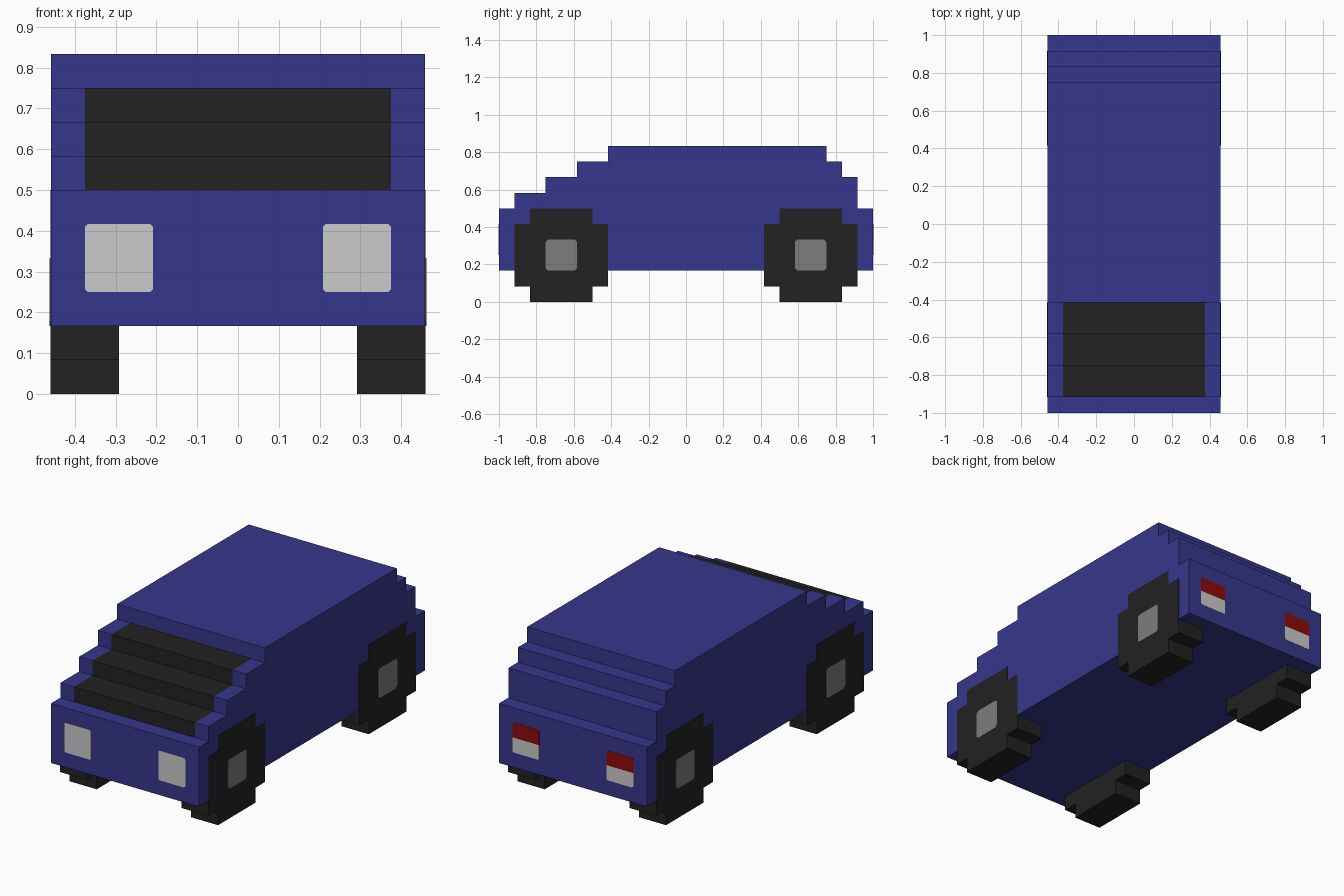
import bpy, bmesh

if "Cube" in bpy.data.objects:
    bpy.data.objects.remove(bpy.data.objects["Cube"])

U = 1 / 12      # one block of the model's grid
P = 0.02        # plate thickness in blocks


def material(name, color):
    m = bpy.data.materials.new(name)
    m.diffuse_color = (*color, 1)
    m.use_nodes = True
    m.node_tree.nodes["Principled BSDF"].inputs["Base Color"].default_value = m.diffuse_color
    return m


BLUE = material("blue_paint", (0.037, 0.037, 0.262))
BLACK = material("black", (0.016, 0.016, 0.016))
GREY = material("hub_grey", (0.205, 0.205, 0.205))
WHITE = material("light_white", (0.60, 0.60, 0.60))
RED = material("light_red", (0.28, 0.003, 0.003))


def prism(name, outline, levels, axis, mats, rule=None):
    """Extrude a 2D outline through the levels along x or y (all in blocks)."""
    bm = bmesh.new()
    rings = []
    for l in levels:
        pts = [(l, a, b) if axis == "x" else (a, l, b) for a, b in outline]
        rings.append([bm.verts.new([c * U for c in p]) for p in pts])
    n = len(outline)
    for r0, r1 in zip(rings, rings[1:]):
        for i in range(n):
            j = (i + 1) % n
            bm.faces.new((r0[i], r0[j], r1[j], r1[i]))
    bm.faces.new(rings[0])
    bm.faces.new(rings[-1])
    bmesh.ops.recalc_face_normals(bm, faces=bm.faces[:])
    if rule:
        for f in bm.faces:
            f.material_index = int(rule(f.calc_center_median() / U))
    me = bpy.data.meshes.new(name)
    bm.to_mesh(me)
    bm.free()
    for m in mats:
        me.materials.append(m)
    ob = bpy.data.objects.new(name, me)
    bpy.context.collection.objects.link(ob)
    return ob


def plate_outline(a0, a1, b0, b1, c, low=True, high=True):
    """Rectangle with small cut corners at the bottom and/or top."""
    lo, hi = (c if low else 0), (c if high else 0)
    pts = [(a0 + lo, b0), (a1 - lo, b0), (a1, b0 + lo), (a1, b1 - hi),
           (a1 - hi, b1), (a0 + hi, b1), (a0, b1 - hi), (a0, b0 + lo)]
    return list(dict.fromkeys(pts))


# Stepped body; the middle strip of the front steps is the windscreen
body = [(-12, 2), (12, 2), (12, 6), (11, 6), (11, 8), (10, 8), (10, 9), (9, 9),
        (9, 10), (-5, 10), (-5, 9), (-7, 9), (-7, 8), (-9, 8), (-9, 7),
        (-11, 7), (-11, 6), (-12, 6)]
prism("body", body, (-5.5, -4.5, 4.5, 5.5), "x", [BLUE, BLACK],
      lambda c: abs(c.x) < 4 and c.y < -5.5 and 6.2 < c.z < 9.2)

# Wheels with stepped outline, and hub plates
tyre = [(-2, 0), (2, 0), (2, 1), (3, 1), (3, 5), (2, 5),
        (2, 6), (-2, 6), (-2, 5), (-3, 5), (-3, 1), (-2, 1)]
for side, s in (("left", -1), ("right", 1)):
    for end, y in (("front", -8), ("rear", 8)):
        prism(f"{end}_{side}_wheel", [(a + y, b) for a, b in tyre],
              (s * 3.5, s * (5.5 + P)), "x", [BLACK])
        prism(f"{end}_{side}_hub", plate_outline(y - 1, y + 1, 2, 4, 0.15),
              (s * 5.5, s * (5.5 + 2 * P)), "x", [GREY])

    # Headlights, and tail lights with red above white
    x0, x1 = sorted((s * 2.5, s * 4.5))
    prism(f"{side}_headlight", plate_outline(x0, x1, 3, 5, 0.08),
          (-12 - P, -12 + P), "y", [WHITE])
    prism(f"{side}_reversing_light", plate_outline(x0, x1, 3, 4, 0.08, high=False),
          (12 - P, 12 + P), "y", [WHITE])
    prism(f"{side}_tail_light", plate_outline(x0, x1, 4, 5, 0.08, low=False),
          (12 - P, 12 + P), "y", [RED])
